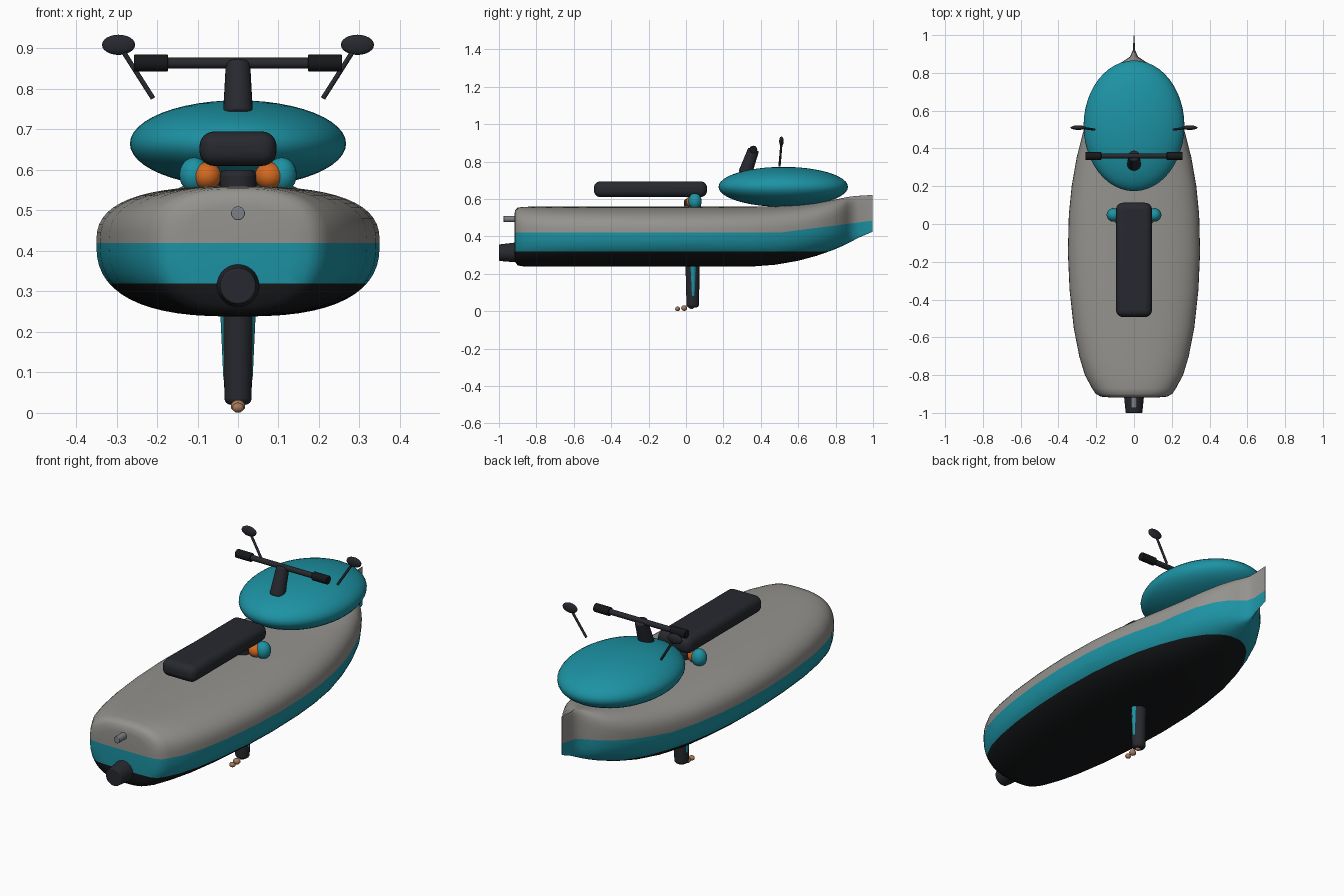
import bpy, bmesh, math
from mathutils import Vector

if "Cube" in bpy.data.objects:
    bpy.data.objects.remove(bpy.data.objects["Cube"])


def mat(name, rgb):
    m = bpy.data.materials.new(name)
    m.diffuse_color = (*rgb, 1)
    m.use_nodes = True
    m.node_tree.nodes["Principled BSDF"].inputs["Base Color"].default_value = m.diffuse_color
    return m


GREY = mat("hull grey", (0.30, 0.29, 0.27))
TEAL = mat("teal", (0.012, 0.29, 0.37))
DARK = mat("dark rubber", (0.02, 0.022, 0.028))
BLACK = mat("bottom black", (0.008, 0.009, 0.01))
ORANGE = mat("orange", (0.65, 0.14, 0.015))
BRONZE = mat("bronze", (0.38, 0.19, 0.1))
STEEL = mat("steel", (0.2, 0.22, 0.25))


def finish(ob, name, m, angle=40):
    ob.name = name
    if m:
        ob.data.materials.append(m)
    bpy.ops.object.select_all(action='DESELECT')
    bpy.context.view_layer.objects.active = ob
    ob.select_set(True)
    bpy.ops.object.shade_smooth_by_angle(angle=math.radians(angle))
    return ob


def ellipsoid(name, loc, radii, m, seg=32):
    bpy.ops.mesh.primitive_uv_sphere_add(segments=seg, ring_count=seg // 2, location=loc)
    ob = bpy.context.object
    ob.scale = radii
    bpy.ops.object.transform_apply(location=False, rotation=False, scale=True)
    return finish(ob, name, m)


def rod(name, a, b, r1, r2, m, bevel=0.0, squash=1.0):
    a, b = Vector(a), Vector(b)
    bpy.ops.mesh.primitive_cone_add(vertices=28, radius1=r1, radius2=r2,
                                    depth=(b - a).length, location=(a + b) / 2)
    ob = bpy.context.object
    ob.rotation_euler = (b - a).to_track_quat('Z', 'Y').to_euler()
    ob.scale.y = squash
    if bevel:
        add_bevel(ob, bevel)
    return finish(ob, name, m)


def add_bevel(ob, width, segments=4):
    bv = ob.modifiers.new("rounding", 'BEVEL')
    bv.width, bv.segments = width, segments


# Hull: lofted stations (y, half width, bottom z, top z)
STATIONS = [(-0.918, 0.13, 0.30, 0.51), (-0.914, 0.175, 0.265, 0.54), (-0.90, 0.202, 0.245, 0.554),
            (-0.87, 0.222, 0.24, 0.558), (-0.80, 0.26, 0.24, 0.56), (-0.70, 0.29, 0.238, 0.56),
            (-0.55, 0.319, 0.238, 0.56), (-0.35, 0.341, 0.238, 0.56), (-0.15, 0.35, 0.238, 0.56),
            (0.05, 0.345, 0.238, 0.56), (0.20, 0.33, 0.238, 0.56), (0.35, 0.304, 0.239, 0.56),
            (0.48, 0.271, 0.249, 0.562), (0.60, 0.235, 0.27, 0.568), (0.70, 0.197, 0.297, 0.58),
            (0.78, 0.150, 0.325, 0.594), (0.83, 0.105, 0.346, 0.604), (0.86, 0.06, 0.36, 0.61),
            (0.885, 0.022, 0.373, 0.614), (0.92, 0.006, 0.392, 0.617), (0.997, 0.002, 0.425, 0.622)]
N = 56
bm = bmesh.new()
rings = []
for y, hw, lo, hi in STATIONS:
    zc = lo + 0.56 * (hi - lo)
    ring = []
    for i in range(N):
        t = 2 * math.pi * i / N
        c, s = math.cos(t), math.sin(t)
        x = hw * math.copysign(abs(c) ** 0.76, c)
        z = zc + (hi - zc) * abs(s) ** 0.74 if s > 0 else zc - (zc - lo) * abs(s) ** 0.8
        ring.append(bm.verts.new((x, y, z)))
    rings.append(ring)
for a, b in zip(rings, rings[1:]):
    for i in range(N):
        j = (i + 1) % N
        bm.faces.new((a[i], a[j], b[j], b[i]))
bm.faces.new(rings[0])
bm.faces.new(rings[-1])
bmesh.ops.recalc_face_normals(bm, faces=bm.faces[:])

# Paint bands: cut clean colour lines, teal rising towards the bow
RISE = 0.13
for co, no in (((0, 0, 0.32), (0, 0, 1)), ((0, 0, 0.42), (0, 0, 1)),
               ((0, 0.5, 0.42), (0, -RISE, 1))):
    bmesh.ops.bisect_plane(bm, geom=bm.verts[:] + bm.edges[:] + bm.faces[:], dist=1e-5,
                           plane_co=co, plane_no=no)
for f in bm.faces:
    c = f.calc_center_median()
    top = 0.42 + max(0, RISE * (c.y - 0.5))
    f.material_index = 0 if c.z > top else 1 if c.z > 0.32 else 2
me = bpy.data.meshes.new("hull")
bm.to_mesh(me)
bm.free()
hull = bpy.data.objects.new("hull", me)
bpy.context.collection.objects.link(hull)
for m in (GREY, TEAL, BLACK):
    me.materials.append(m)
finish(hull, "hull", None, 60)

# Front cowl
ellipsoid("front_cowl", (0, 0.52, 0.665), (0.267, 0.346, 0.107), TEAL, 48)

# Seat cushion
bpy.ops.mesh.primitive_cube_add(size=1, location=(0, -0.19, 0.6525))
seat = bpy.context.object
seat.scale = (0.19, 0.605, 0.085)
bpy.ops.object.transform_apply(location=False, rotation=False, scale=True)
add_bevel(seat, 0.036, 6)
finish(seat, "seat", DARK)

# Steering column and bar
rod("steering_stem", (0, 0.315, 0.735), (0, 0.362, 0.866), 0.037, 0.03, DARK, 0.008)
rod("handlebar", (-0.25, 0.36, 0.864), (0.25, 0.36, 0.864), 0.0135, 0.0135, DARK)

# Paired parts on each side
for s, side in ((-1, "left"), (1, "right")):
    rod(side + "_grip", (s * 0.173, 0.36, 0.864), (s * 0.257, 0.36, 0.864), 0.021, 0.021, BLACK, 0.003)
    rod(side + "_mirror_stalk", (s * 0.21, 0.50, 0.777), (s * 0.285, 0.51, 0.895), 0.006, 0.006, DARK)
    ellipsoid(side + "_mirror", (s * 0.295, 0.51, 0.909), (0.041, 0.012, 0.025), DARK, 24)
    ellipsoid(side + "_outer_knob", (s * 0.108, 0.048, 0.588), (0.037, 0.036, 0.043), TEAL, 24)
    ellipsoid(side + "_inner_knob", (s * 0.077, 0.036, 0.585), (0.036, 0.036, 0.034), ORANGE, 24)
    # teal panel along the flank of the centre strut
    rod(side + "_strut_panel", (s * 0.026, 0.038, 0.08), (s * 0.026, 0.038, 0.34), 0.01, 0.022, TEAL, 0.004)

# Centre strut below the hull and its feet
rod("centre_strut", (0, 0.036, 0.02), (0, 0.034, 0.60), 0.033, 0.046, DARK, 0.015)
for i, (y, z, r) in enumerate(((-0.045, 0.013, 0.013), (-0.01, 0.017, 0.016), (0.03, 0.024, 0.014))):
    ellipsoid("strut_foot_%d" % (i + 1), (0, y, z), (r + 0.002, r, r * 0.95), BRONZE, 16)

# Stern outlet and tow fitting
rod("jet_nozzle", (0, -0.88, 0.315), (0, -1.0, 0.313), 0.056, 0.044, DARK, 0.004)
rod("tow_fitting", (0, -0.89, 0.493), (0, -0.975, 0.493), 0.017, 0.017, STEEL, 0.003)
